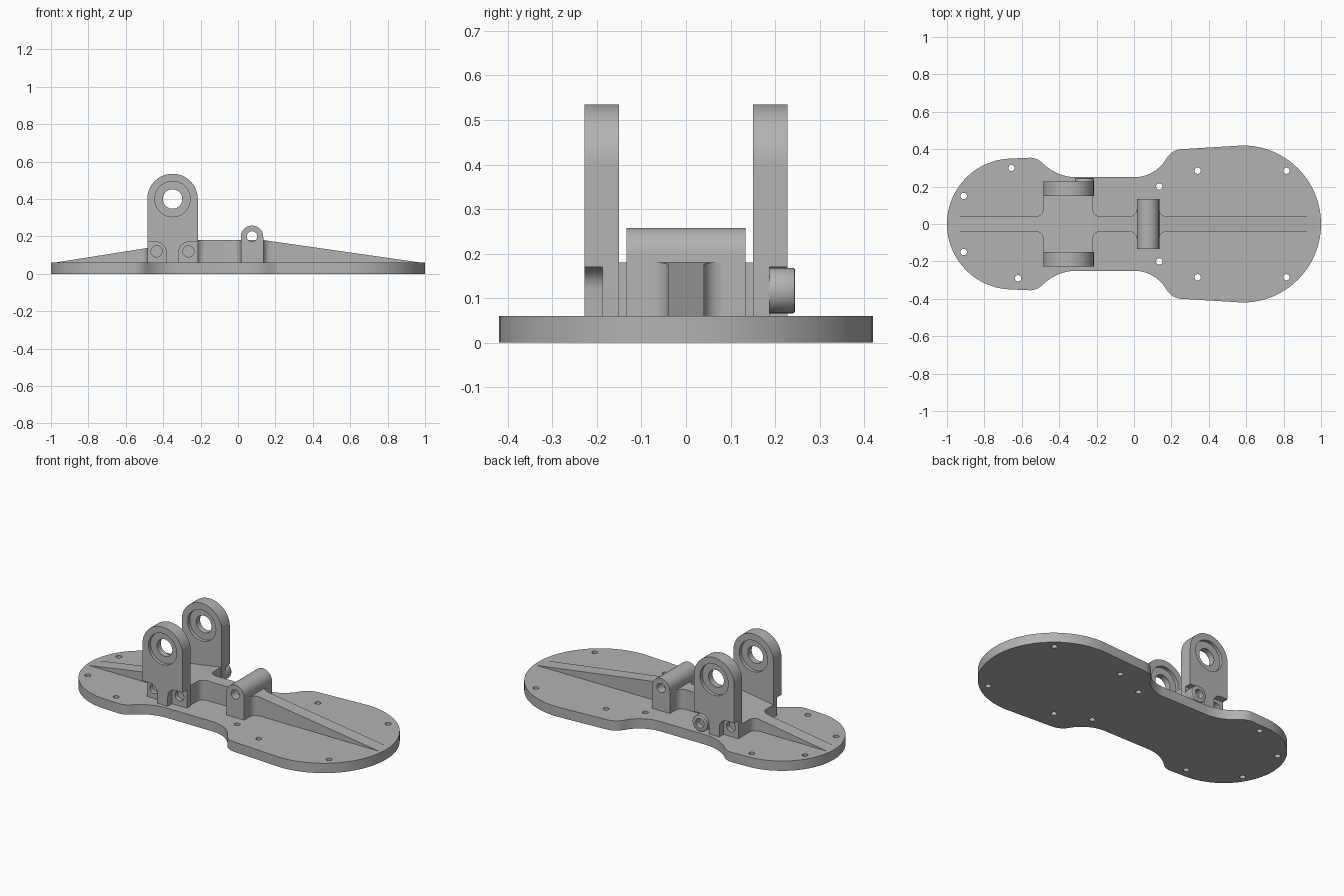
import bpy, bmesh
from math import sin, cos, radians

if "Cube" in bpy.data.objects:
    bpy.data.objects.remove(bpy.data.objects["Cube"])

GREY = (0.45, 0.45, 0.45, 1)
grey = bpy.data.materials.new("machined_grey")
grey.diffuse_color = GREY
grey.use_nodes = True
grey.node_tree.nodes["Principled BSDF"].inputs["Base Color"].default_value = GREY


def arc(cx, cy, r, start, end, n=10):
    angles = [radians(start + (end - start) * i / n) for i in range(n + 1)]
    return [(cx + r * cos(a), cy + r * sin(a)) for a in angles]


def circle(cx, cy, r, n=40):
    return arc(cx, cy, r, 0, 360, n)[:-1]


def mirrored(half):
    """Close a half outline by reflecting it across the x axis."""
    return half + [(x, -y) for x, y in reversed(half) if abs(y) > 1e-5]


def prism(name, outline, axis, low, high):
    """Extrude an outline along z (plan) or along y (side profile)."""
    bm = bmesh.new()
    place = (lambda u, v, w: (u, v, w)) if axis == "z" else (lambda u, v, w: (u, w, v))
    bottom = [bm.verts.new(place(u, v, low)) for u, v in outline]
    top = [bm.verts.new(place(u, v, high)) for u, v in outline]
    bm.faces.new(bottom)
    bm.faces.new(top)
    for i in range(len(outline)):
        j = (i + 1) % len(outline)
        bm.faces.new((bottom[i], bottom[j], top[j], top[i]))
    bmesh.ops.recalc_face_normals(bm, faces=bm.faces)
    mesh = bpy.data.meshes.new(name)
    bm.to_mesh(mesh)
    bm.free()
    mesh.materials.append(grey)
    obj = bpy.data.objects.new(name, mesh)
    bpy.context.collection.objects.link(obj)
    return obj


def combine(obj, cutters, operation="DIFFERENCE"):
    """Apply boolean cutters to a part and discard them."""
    for cutter in cutters:
        cutter.hide_render = True
        mod = obj.modifiers.new("cut", "BOOLEAN")
        mod.operation = operation
        mod.solver = "EXACT"
        mod.object = cutter
    bpy.context.view_layer.update()
    graph = bpy.context.evaluated_depsgraph_get()
    result = bpy.data.meshes.new_from_object(obj.evaluated_get(graph))
    obj.modifiers.clear()
    obj.data = result
    for cutter in cutters:
        bpy.data.objects.remove(cutter)
    return obj


THICK = 0.06
parts = []

# Base plate: two rounded lobes joined by a waist, with mounting holes
half = (arc(-0.65, 0, 0.35, 180, 92, 24)
        + arc(-0.56, 0.255, 0.1, 85, 45, 8)
        + arc(-0.306, 0.51, 0.26, 225, 270, 10)
        + arc(0, 0.45, 0.2, 270, 330, 12)
        + arc(0.26, 0.30, 0.1, 150, 94, 8)
        + arc(0.58, 0, 0.42, 90, 0, 28))
plate = prism("base_plate", mirrored(half), "z", 0, THICK)
holes = [(-0.91, 0.15), (-0.91, -0.15), (-0.655, 0.3), (-0.62, -0.29),
         (0.135, 0.2), (0.135, -0.2), (0.34, 0.285), (0.34, -0.285),
         (0.815, 0.285), (0.815, -0.285)]
drills = [prism("drill", circle(x, y, 0.017, 20), "z", -0.1, 0.2) for x, y in holes]
parts.append(combine(plate, drills))

# Central rib: filleted plan outline trimmed to a sloping side profile
half = ([(-0.98, 0.04)]
        + arc(-0.525, 0.08, 0.04, 270, 360, 6) + [(-0.485, 0.155), (-0.22, 0.155)]
        + arc(-0.18, 0.08, 0.04, 180, 270, 6)
        + arc(-0.025, 0.08, 0.04, 270, 360, 6)
        + arc(0.175, 0.08, 0.04, 180, 270, 6) + [(0.98, 0.04)])
rib = prism("centre_rib", mirrored(half), "z", 0, 0.3)
slope = prism("slope", [(-1.1, 0.05), (-0.98, THICK), (-0.22, 0.18), (0.14, 0.18),
                        (0.98, THICK), (1.1, 0.05)], "y", -0.5, 0.5)
parts.append(combine(rib, [slope], "INTERSECT"))

# Small pivot block with a rounded top and cross hole
outline = [(0.015, 0.05), (0.135, 0.05)] + arc(0.075, 0.198, 0.06, 0, 180, 24)
pivot = prism("pivot_block", outline, "y", -0.134, 0.134)
bore = prism("bore", circle(0.075, 0.2, 0.028, 28), "y", -0.3, 0.3)
parts.append(combine(pivot, [bore]))

# Pair of upright lugs: bore, bearing recesses, and screw pockets
LUG_X, LUG_Z, INNER, OUTER = -0.35, 0.4, 0.15, 0.228
SCREWS = (-0.435, -0.265)
for side, label in ((-1, "front"), (1, "back")):
    def span(a, b):
        return sorted((side * a, side * b))

    outline = [(-0.485, 0.05), (-0.215, 0.05)] + arc(LUG_X, LUG_Z, 0.135, 0, 180, 40)
    lug = prism(label + "_lug", outline, "y", *span(INNER, OUTER))
    cutters = [
        prism("bore", circle(LUG_X, LUG_Z, 0.052), "y", *span(0.1, 0.3)),
        prism("recess", circle(LUG_X, LUG_Z, 0.095), "y", *span(OUTER - 0.02, 0.3)),
        prism("recess", circle(LUG_X, LUG_Z, 0.095), "y", *span(0.1, INNER + 0.02)),
    ]
    for x in SCREWS:
        out = -1 if x < LUG_X else 1
        rounded = arc(x, 0.12, 0.05, 180, 90, 10)
        if out < 0:
            rounded = [(2 * x - u, v) for u, v in rounded]
        pocket = [(x + out * 0.1, 0.04), (x - out * 0.05, 0.04)] + rounded
        pocket.append((x + out * 0.1, 0.17))
        cutters.append(prism("pocket", pocket, "y", *span(0.187, 0.3)))
        cutters.append(prism("drill", circle(x, 0.12, 0.03, 28), "y", *span(0.16, 0.3)))
    parts.append(combine(lug, cutters))

# Socket screw seated in one back pocket
screw = prism("socket_screw", circle(SCREWS[1], 0.117, 0.051), "y", 0.18, 0.245)
bevel = screw.modifiers.new("edge", "BEVEL")
bevel.width, bevel.segments = 0.005, 2
socket = prism("socket", circle(SCREWS[1], 0.117, 0.028, 28), "y", 0.21, 0.3)
parts.append(combine(screw, [socket]))

# Smooth the curved walls, keep machined edges crisp
bpy.ops.object.select_all(action="DESELECT")
for part in parts:
    part.select_set(True)
bpy.context.view_layer.objects.active = parts[0]
bpy.ops.object.shade_smooth_by_angle(angle=radians(30))
